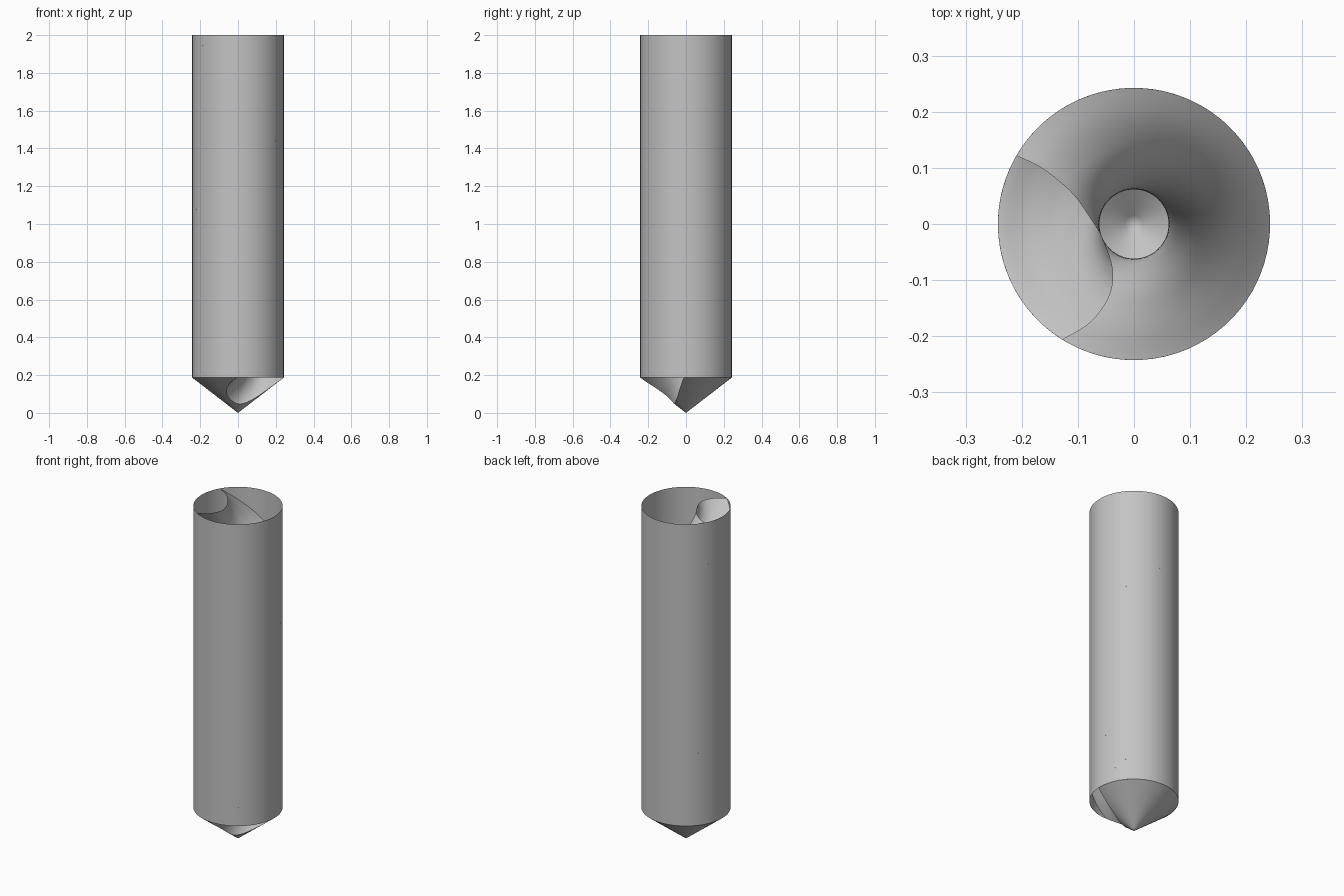
import bpy
import bmesh
from math import atan2, cos, hypot, pi, radians, sin, tau
from mathutils import Vector

RADIUS = 0.2425
HEIGHT = 2.0
TIP = 0.187                  # height of the conical point
TWIST = radians(331.5)       # flute rotation per unit of height

cube = bpy.data.objects.get("Cube")
if cube:
    bpy.data.objects.remove(cube, do_unlink=True)

steel = bpy.data.materials.new("grey_steel")
steel.use_nodes = True
colour = (0.55, 0.55, 0.55, 1)
steel.diffuse_color = colour
steel.node_tree.nodes["Principled BSDF"].inputs["Base Color"].default_value = colour


def finish(name, bm):
    """Turn a bmesh into a smooth steel object."""
    mesh = bpy.data.meshes.new(name)
    bm.to_mesh(mesh)
    bm.free()
    mesh.materials.append(steel)
    for face in mesh.polygons:
        face.use_smooth = True
    obj = bpy.data.objects.new(name, mesh)
    bpy.context.collection.objects.link(obj)
    return obj


def sheet(name, rows):
    """Skin a grid of points, merging collapsed edges."""
    bm = bmesh.new()
    grid = [[bm.verts.new(p) for p in row] for row in rows]
    for low, high in zip(grid, grid[1:]):
        for j in range(len(low) - 1):
            bm.faces.new((low[j], low[j + 1], high[j + 1], high[j]))
    bmesh.ops.remove_doubles(bm, verts=bm.verts, dist=0.00001)
    return finish(name, bm)


def spline(points, steps):
    """Smooth curve passing through all the points."""
    pts = [Vector(p) for p in points]
    pts = [2 * pts[0] - pts[1]] + pts + [2 * pts[-1] - pts[-2]]
    out = []
    for a, b, c, d in zip(pts, pts[1:], pts[2:], pts[3:]):
        for i in range(steps):
            t = i / steps
            out.append(b + (c - a) * t / 2 + (2 * a - 5 * b + 4 * c - d) * t * t / 2
                       + (3 * b - a - 3 * c + d) * t ** 3 / 2)
    return out + [pts[-2]]


def tip_height(r):
    return TIP * r / RADIUS


def polar(r, angle, z):
    return (r * cos(angle), r * sin(angle), z)


def lookup(branch, r):
    """Angle of a flute edge at radius r, clamped at the core."""
    if r <= branch[0][0]:
        return branch[0][1]
    for (r0, a0), (r1, a1) in zip(branch, branch[1:]):
        if r0 <= r <= r1:
            return a0 + (a1 - a0) * (r - r0) / max(r1 - r0, 1e-9)
    return branch[-1][1]


# Flute cross-section at the top rim, as radius and angle
section = spline([(-0.210, 0.122), (-0.168, 0.102), (-0.132, 0.075), (-0.105, 0.049),
                  (-0.079, 0.012), (-0.059, -0.020), (-0.045, -0.053), (-0.038, -0.081),
                  (-0.039, -0.112), (-0.052, -0.144), (-0.082, -0.179), (-0.127, -0.206)], 8)
profile = [(hypot(p.x, p.y), atan2(p.y, p.x) % tau) for p in section]
profile[0] = (RADIUS, profile[0][1])
profile[-1] = (RADIUS, profile[-1][1])
core = min(range(len(profile)), key=lambda i: profile[i][0])
leading, trailing = profile[core::-1], profile[core:]

# Open cylindrical wall
bm = bmesh.new()
bmesh.ops.create_cone(bm, segments=96, cap_ends=False, radius1=RADIUS,
                      radius2=RADIUS, depth=HEIGHT - TIP)
bmesh.ops.translate(bm, verts=bm.verts, vec=(0, 0, (HEIGHT + TIP) / 2))
finish("outer_wall", bm)

# Helical flute from the conical point up to the rim
rows = []
STEPS = 130
for i in range(STEPS + 1):
    row = []
    for r, angle in profile:
        base = tip_height(r)
        z = base + (HEIGHT - base) * i / STEPS
        row.append(polar(r, angle + TWIST * (z - HEIGHT), z))
    rows.append(row)
sheet("helical_flute", rows)

# Conical point, left open where the flute runs out
core_r = profile[core][0]
rings = [core_r * i / 4 for i in range(4)]
rings += [core_r + (RADIUS - core_r) * (i / 30) ** 1.5 for i in range(31)]
rows = []
for r in rings:
    z = tip_height(r)
    turn = TWIST * (tip_height(max(r, core_r)) - HEIGHT)
    start = lookup(trailing, r) + turn
    end = lookup(leading, r) + turn + tau
    rows.append([polar(r, start + (end - start) * j / 96, z) for j in range(97)])
sheet("conical_point", rows)
